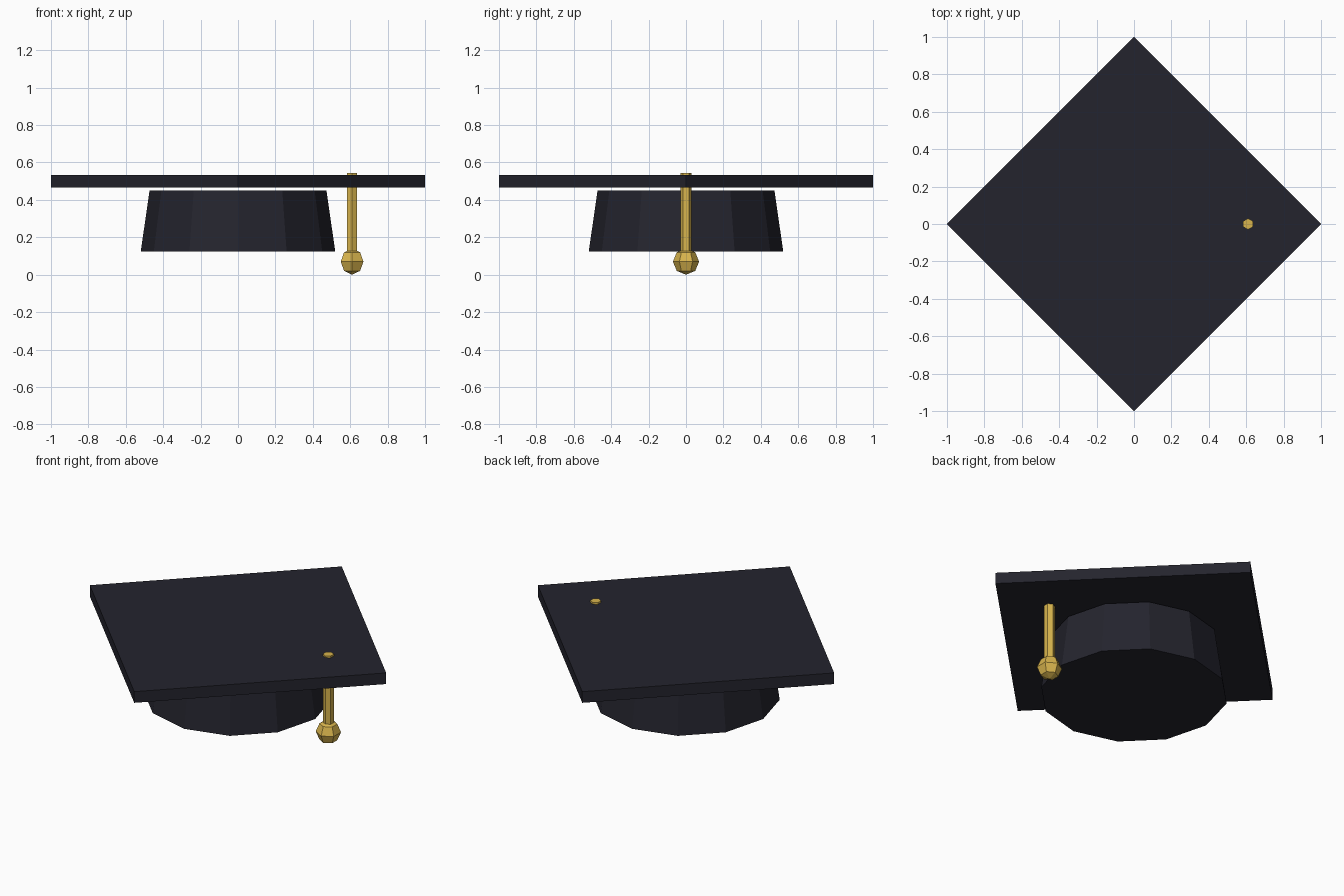
import bpy
import math

if "Cube" in bpy.data.objects:
    bpy.data.objects.remove(bpy.data.objects["Cube"])


def material(name, rgb):
    m = bpy.data.materials.new(name)
    m.diffuse_color = (*rgb, 1.0)
    m.use_nodes = True
    m.node_tree.nodes["Principled BSDF"].inputs["Base Color"].default_value = m.diffuse_color
    return m


dark = material("dark navy cloth", (0.0176, 0.0176, 0.027))
gold = material("gold thread", (0.69, 0.46, 0.075))


def prism(name, sides, r_bottom, r_top, z0, z1, mat, x=0.0):
    """Closed straight or tapered flat-sided solid between two heights."""
    bpy.ops.mesh.primitive_cone_add(
        vertices=sides, radius1=r_bottom, radius2=r_top, depth=z1 - z0,
        location=(x, 0, (z0 + z1) / 2))
    ob = bpy.context.object
    ob.name = name
    ob.data.materials.append(mat)
    return ob


# Square board, corners on the axes
prism("board", 4, 1.0, 1.0, 0.465, 0.533, dark)

# Tapered twelve-sided head piece, just below the board
prism("skull_cap", 12, 0.52, 0.473, 0.123, 0.45, dark)

# Six-sided cord passing through the board
prism("tassel_cord", 6, 0.03, 0.03, 0.11, 0.544, gold, x=0.61)

# Low-poly tassel ball at the end of the cord
bpy.ops.mesh.primitive_uv_sphere_add(
    segments=6, ring_count=4, radius=0.07, location=(0.61, 0, 0.07))
ball = bpy.context.object
ball.name = "tassel_ball"
ball.data.materials.append(gold)
